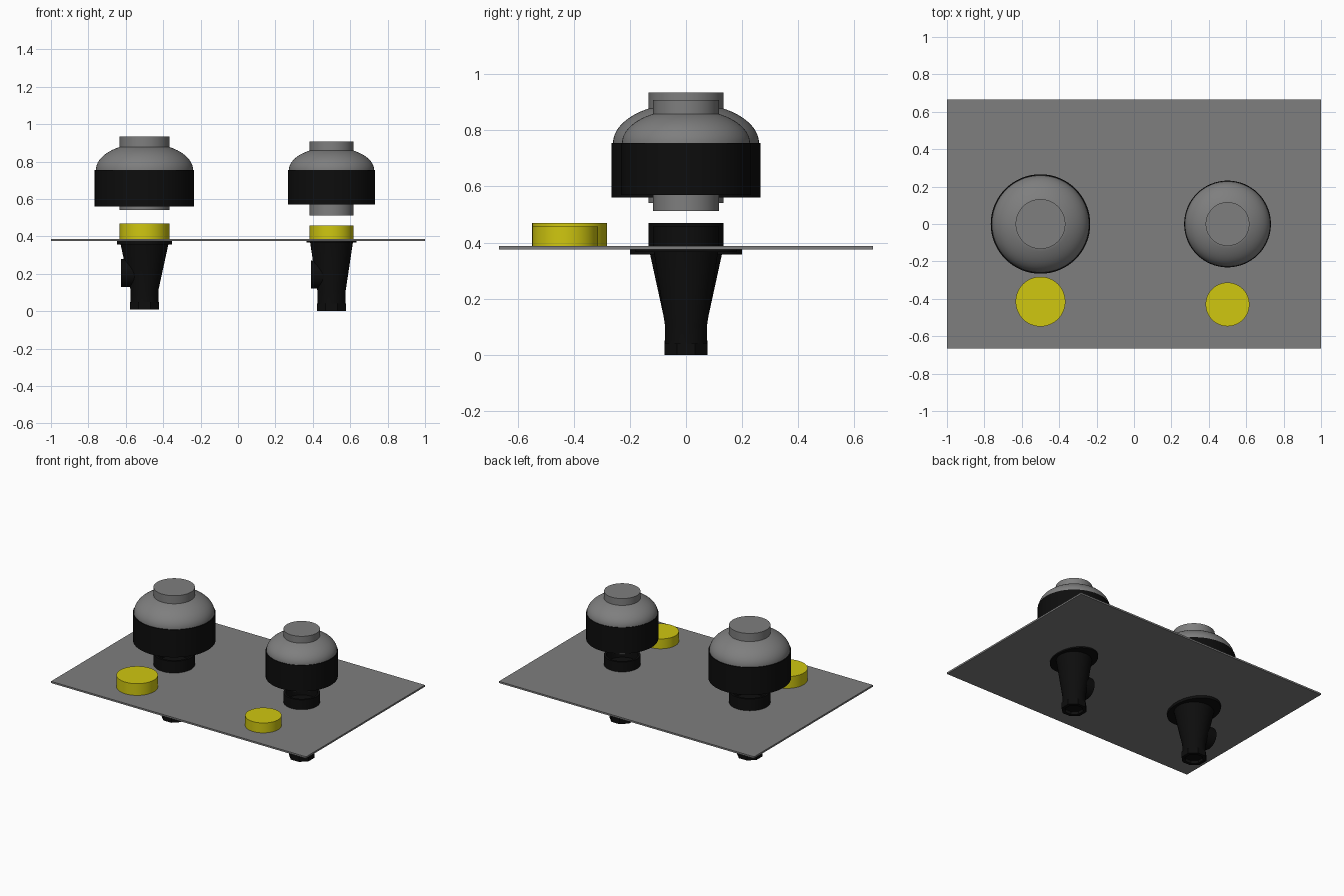
import bpy, bmesh
from math import pi, sin, cos, radians
from mathutils import Matrix

cube = bpy.data.objects.get("Cube")
if cube:
    bpy.data.objects.remove(cube, do_unlink=True)


def material(name, rgb):
    m = bpy.data.materials.new(name)
    m.use_nodes = True
    m.diffuse_color = (*rgb, 1)
    m.node_tree.nodes["Principled BSDF"].inputs["Base Color"].default_value = (*rgb, 1)
    return m


GREY = material("grey metal", (0.21, 0.21, 0.21))
BLACK = material("black plastic", (0.004, 0.004, 0.004))
YELLOW = material("yellow plastic", (0.63, 0.57, 0.005))


def finish(bm, name, mat, loc):
    bmesh.ops.recalc_face_normals(bm, faces=bm.faces)
    mesh = bpy.data.meshes.new(name)
    bm.to_mesh(mesh)
    bm.free()
    mesh.materials.append(mat)
    ob = bpy.data.objects.new(name, mesh)
    bpy.context.collection.objects.link(ob)
    ob.location = loc
    bpy.ops.object.select_all(action="DESELECT")
    ob.select_set(True)
    bpy.context.view_layer.objects.active = ob
    bpy.ops.object.shade_smooth_by_angle(angle=radians(30))
    return ob


def lathe(name, profile, mat, x, y=0, sides=64, squash=1, turn=0):
    """Spin (radius, z) pairs about z; profile ends on the axis."""
    bm = bmesh.new()
    rings = []
    for r, z in profile:
        if r == 0:
            rings.append([bm.verts.new((0, 0, z))] * sides)
        else:
            rings.append([bm.verts.new((r * squash * cos(a), r * sin(a), z))
                          for a in (turn + 2 * pi * i / sides for i in range(sides))])
    for low, high in zip(rings, rings[1:]):
        for i in range(sides):
            j = (i + 1) % sides
            corners = dict.fromkeys((low[i], low[j], high[j], high[i]))
            bm.faces.new(list(corners))
    return finish(bm, name, mat, (x, y, 0))


def cylinder(name, r, z0, z1, mat, x, **kw):
    return lathe(name, [(0, z0), (r, z0), (r, z1), (0, z1)], mat, x, **kw)


# Mounting plate
bm = bmesh.new()
bmesh.ops.create_cube(bm, size=1, matrix=Matrix.Diagonal((2, 1.332, 0.012, 1)))
finish(bm, "mounting_plate", GREY, (0, 0, 0.381))


def button(side, x, r, dome_r, band_r, band_z, dome_h, shaft_z, cap_z,
           socket_z, insert_y, flange_z, flange_y, base_z):
    # Grey push button with its black collar
    cylinder(side + "_button_shaft", r, shaft_z, cap_z, GREY, x)
    cylinder(side + "_collar", band_r, band_z, 0.755, BLACK, x)
    dome = [(0, 0.754)]
    dome += [(dome_r * cos(t), 0.754 + dome_h * sin(t))
             for t in (radians(60) * i / 14 for i in range(15))]
    dome.append((0, dome[-1][1]))
    lathe(side + "_dome", dome, GREY, x)
    # Open socket ring above the plate
    lathe(side + "_socket_ring", [(0, 0.384), (r, 0.384), (r, socket_z),
          (r - 0.015, socket_z), (r - 0.015, 0.39), (0, 0.39)], BLACK, x)
    # Loose yellow insert
    lathe(side + "_yellow_insert", [(0, 0.387), (r, 0.387), (r, socket_z),
          (0, socket_z)], YELLOW, x, insert_y)
    # Oval flange, tapered stem and octagonal nut below the plate
    cylinder(side + "_flange", flange_y, flange_z, 0.376, BLACK, x, squash=0.74)
    lathe(side + "_stem", [(0, base_z + 0.02), (0.074, base_z + 0.02),
          (0.075, base_z + 0.105), (r - 0.002, 0.372), (0, 0.372)], BLACK, x)
    lathe(side + "_stem_nut", [(0, base_z + 0.02), (0.06, base_z + 0.02), (0.06, base_z),
          (0.083, base_z), (0.083, base_z + 0.04), (0, base_z + 0.04)],
          BLACK, x, sides=8, turn=pi / 8)
    # Round side connector facing -x
    bm = bmesh.new()
    bmesh.ops.create_cone(bm, cap_ends=True, segments=40, radius1=0.075, radius2=0.075,
                          depth=0.12, matrix=Matrix.Rotation(pi / 2, 4, "Y"))
    finish(bm, side + "_side_connector", BLACK, (x + 0.06 - r + 0.008, 0, base_z + 0.195))


button("right", -0.5, 0.133, 0.26, 0.266, 0.56, 0.144, 0.54, 0.935,
       0.47, -0.415, 0.357, 0.2, 0.01)
button("left", 0.5, 0.117, 0.228, 0.232, 0.57, 0.122, 0.512, 0.907,
       0.457, -0.43, 0.366, 0.18, 0)
